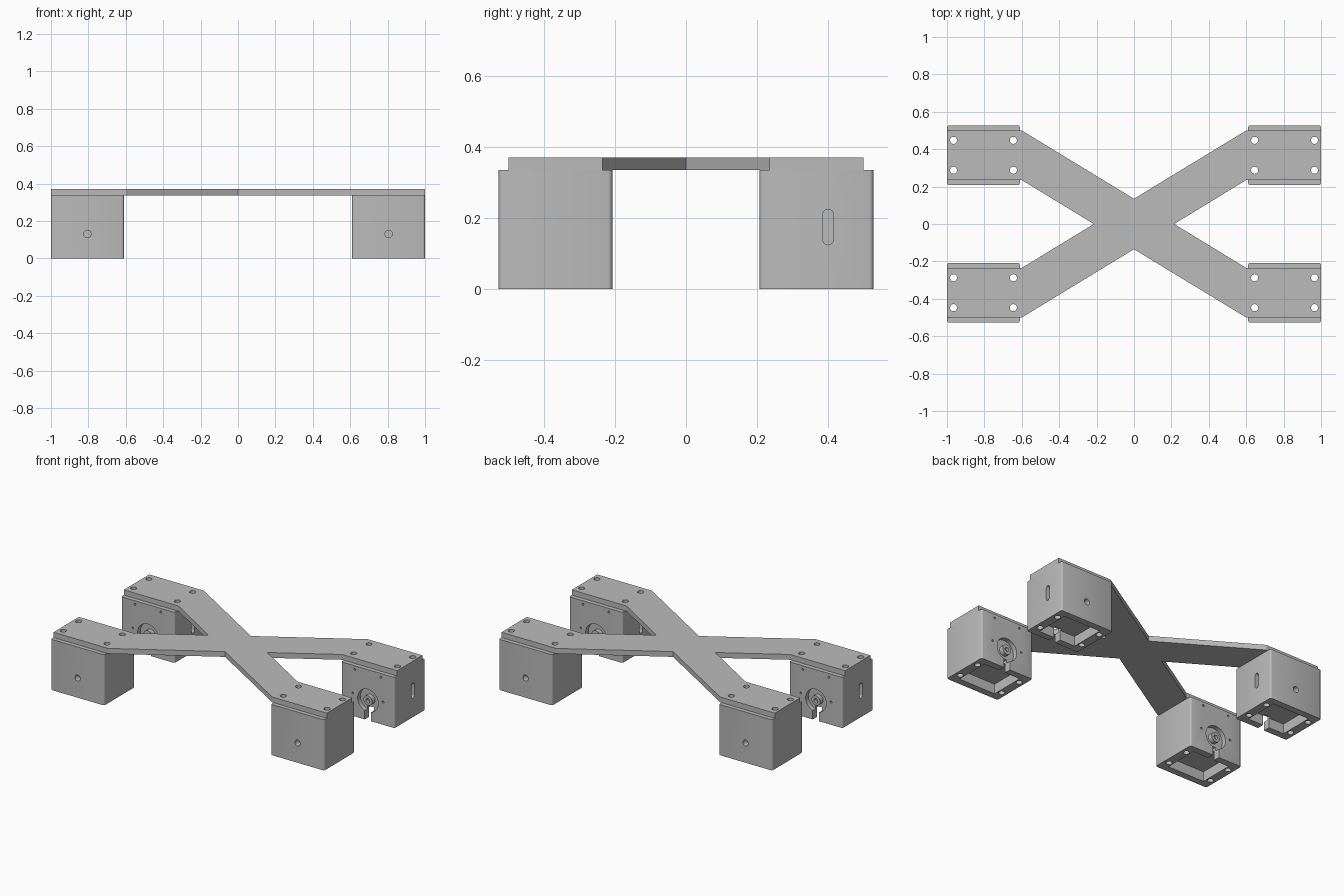
import bpy, bmesh, math
from mathutils import Matrix, Vector

if "Cube" in bpy.data.objects:
    bpy.data.objects.remove(bpy.data.objects["Cube"], do_unlink=True)

grey = bpy.data.materials.new("plain_grey")
grey.use_nodes = True
grey.diffuse_color = (0.5, 0.5, 0.5, 1)
grey.node_tree.nodes["Principled BSDF"].inputs["Base Color"].default_value = (0.5, 0.5, 0.5, 1)

BOX_Z, TOP_Z = 0.335, 0.37      # top of motor boxes, top of cross plate
CX, CY = 0.805, 0.3675          # motor box centre
HX, HY = 0.195, 0.16            # motor box half size
AXLE_Z = 0.13
SCREWS = [(sx * 0.16, sy * 0.08) for sx in (-1, 1) for sy in (-1, 1)]


def make(name, bm):
    bmesh.ops.recalc_face_normals(bm, faces=bm.faces)
    mesh = bpy.data.meshes.new(name)
    bm.to_mesh(mesh)
    bm.free()
    mesh.materials.append(grey)
    ob = bpy.data.objects.new(name, mesh)
    bpy.context.collection.objects.link(ob)
    return ob


def add_box(bm, lo, hi):
    lo, hi = Vector(lo), Vector(hi)
    m = Matrix.Translation((lo + hi) / 2) @ Matrix.Diagonal((*(hi - lo), 1))
    return bmesh.ops.create_cube(bm, size=1, matrix=m)["verts"]


def add_rod(bm, a, b, r, sides=24):
    a, b = Vector(a), Vector(b)
    turn = Vector((0, 0, 1)).rotation_difference(b - a).to_matrix().to_4x4()
    bmesh.ops.create_cone(bm, cap_ends=True, segments=sides, radius1=r, radius2=r,
                          depth=(b - a).length, matrix=Matrix.Translation((a + b) / 2) @ turn)


def select_only(ob):
    bpy.ops.object.select_all(action="DESELECT")
    ob.select_set(True)
    bpy.context.view_layer.objects.active = ob


def cut(ob, bm):
    cutter = make("cutter", bm)
    cutter.hide_render = True
    mod = ob.modifiers.new("cut", "BOOLEAN")
    mod.operation, mod.solver, mod.object = "DIFFERENCE", "EXACT", cutter
    select_only(ob)
    bpy.ops.object.modifier_apply(modifier=mod.name)
    bpy.data.objects.remove(cutter, do_unlink=True)


def smooth(ob):
    select_only(ob)
    bpy.ops.object.shade_smooth_by_angle(angle=math.radians(30))


# Cross-shaped top plate with four screw pads
quarter = [(0.215, 0), (0.6, 0.235), (1, 0.235), (1, 0.5), (0.6, 0.5), (0, 0.135)]
half = quarter + [(-x, y) for x, y in quarter[-2::-1]]
outline = half + [(x, -y) for x, y in half[-2:0:-1]]
bm = bmesh.new()
face = bm.faces.new([bm.verts.new((x, y, BOX_Z)) for x, y in outline])
top = bmesh.ops.extrude_face_region(bm, geom=[face])["geom"]
for v in top:
    if isinstance(v, bmesh.types.BMVert):
        v.co.z = TOP_Z
plate = make("cross_plate", bm)
bm = bmesh.new()
for sx in (-1, 1):
    for sy in (-1, 1):
        for x, y in SCREWS:
            p = (sx * CX + x, sy * CY + y)
            add_rod(bm, (*p, 0.3), (*p, 0.4), 0.019)
cut(plate, bm)
smooth(plate)

# Motor box with rounded upright edges
bm = bmesh.new()
add_box(bm, (-HX, -HY, 0), (HX, HY, BOX_Z))
upright = [e for e in bm.edges if abs(e.verts[0].co.z - e.verts[1].co.z) > 0.1]
bmesh.ops.bevel(bm, geom=upright, offset=0.012, segments=3, profile=0.5, affect="EDGES")
box = make("motor_box", bm)

# Pocket underneath
bm = bmesh.new()
add_box(bm, (-0.135, -0.115, -0.1), (0.135, 0.115, 0.065))
cut(box, bm)

# Screw holes from top to bottom
bm = bmesh.new()
for x, y in SCREWS:
    add_rod(bm, (x, y, -0.1), (x, y, 0.5), 0.019)
cut(box, bm)

# Round axle recess, outer hole and small fixing holes
bm = bmesh.new()
add_rod(bm, (0, -0.2, AXLE_Z), (0, -0.13, AXLE_Z), 0.075, 40)
add_rod(bm, (0, 0.12, AXLE_Z), (0, 0.2, AXLE_Z), 0.02)
for s in (-1, 1):
    for x, z in ((0.095, 0.31), (0.11, 0.15)):
        add_rod(bm, (s * x, -0.2, z), (s * x, -0.145, z), 0.007, 12)
cut(box, bm)

# Notch from the recess down through the bottom rim
bm = bmesh.new()
add_box(bm, (-0.023, -0.2, -0.1), (0.023, -0.1, 0.08))
cut(box, bm)

# Upright cable slot in one side, with round ends
bm = bmesh.new()
for z, side in ((0.14, -1), (0.21, 1)):
    for i in range(13):
        a = math.pi * i / 12
        bm.verts.new((0.16, 0.0325 + side * 0.015 * math.cos(a), z + side * 0.015 * math.sin(a)))
loop = bm.faces.new(list(bm.verts))
for v in bmesh.ops.extrude_face_region(bm, geom=[loop])["geom"]:
    if isinstance(v, bmesh.types.BMVert):
        v.co.x = 0.25
cut(box, bm)
smooth(box)

# Axle hub inside the recess
bm = bmesh.new()
add_rod(bm, (0, -0.16, AXLE_Z), (0, -0.128, AXLE_Z), 0.032, 32)
hub = make("axle_hub", bm)
bm = bmesh.new()
add_rod(bm, (0, -0.2, AXLE_Z), (0, -0.14, AXLE_Z), 0.014, 20)
cut(hub, bm)
smooth(hub)

# Place the boxes and hubs: the front pair is the back pair turned half round
for source, part in ((box, "motor_box"), (hub, "axle_hub")):
    for sy, end in ((1, "back"), (-1, "front")):
        for sx, side in ((1, "left"), (-1, "right")):
            ob = source if (sx, sy) == (1, 1) else source.copy()
            if ob is not source:
                bpy.context.collection.objects.link(ob)
            ob.name = f"{end}_{side}_{part}"
            ob.location = (sx * CX, sy * CY, 0)
            ob.rotation_euler.z = 0 if sy > 0 else math.pi
